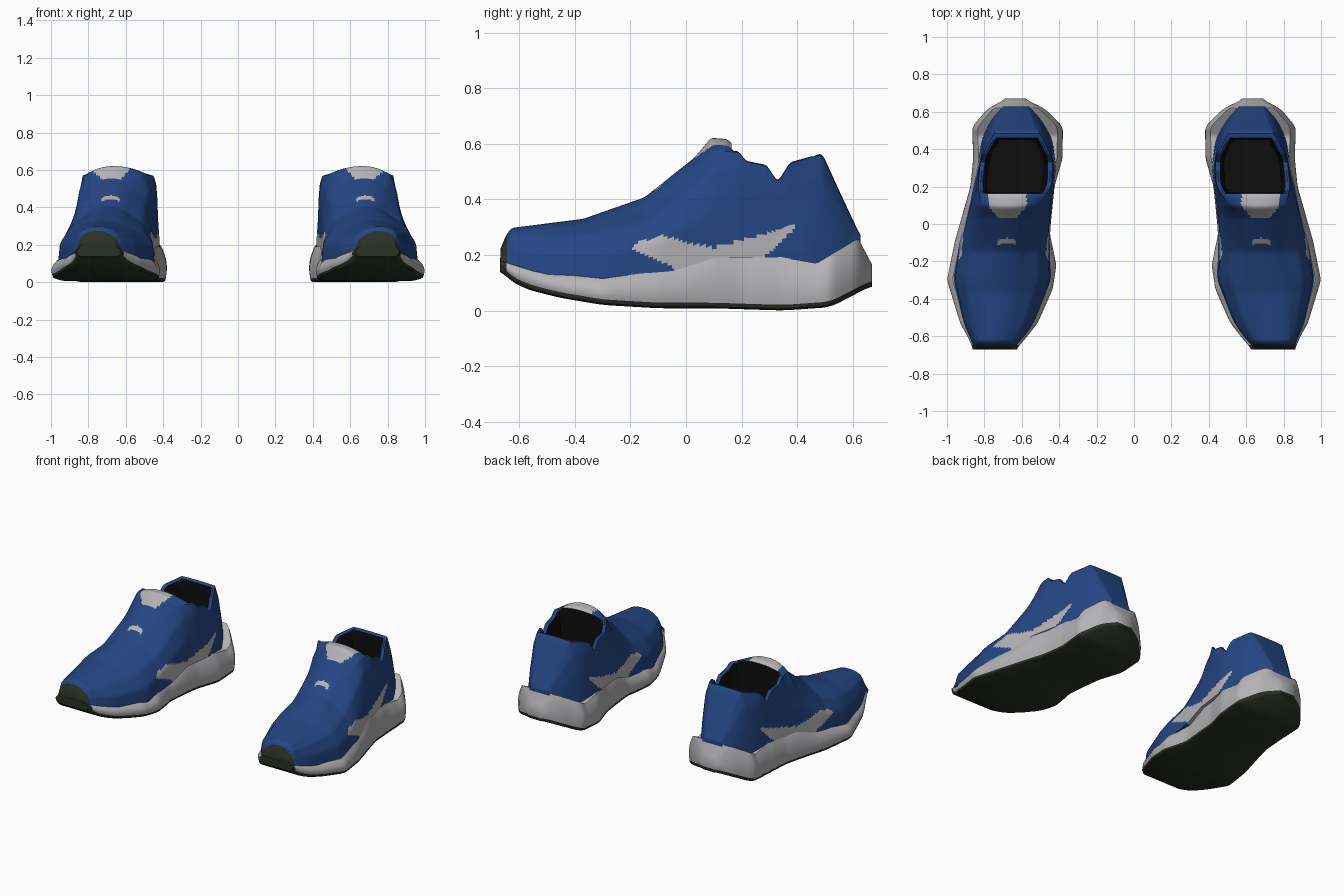
import bpy, bmesh

if "Cube" in bpy.data.objects:
    bpy.data.objects.remove(bpy.data.objects["Cube"])


def material(name, rgb):
    m = bpy.data.materials.new(name)
    m.diffuse_color = (*rgb, 1)
    m.use_nodes = True
    m.node_tree.nodes["Principled BSDF"].inputs["Base Color"].default_value = m.diffuse_color
    return m


BLUE = material("blue knit", (0.018, 0.061, 0.23))
WHITE = material("pale grey", (0.46, 0.45, 0.47))
RUBBER = material("dark green rubber", (0.023, 0.03, 0.019))
BLACK = material("black lining", (0.004, 0.004, 0.004))


def lin(pts, v):
    """Piecewise linear profile lookup, clamped at both ends."""
    if v <= pts[0][0]:
        return pts[0][1]
    for (a, p), (b, q) in zip(pts, pts[1:]):
        if v <= b:
            return p + (q - p) * (v - a) / (b - a)
    return pts[-1][1]


def soft(pts, v, d=0.03):
    """Profile lookup with rounded corners."""
    return sum(lin(pts, v + d * k / 3) for k in range(-3, 4)) / 7


# Plan outlines, each as (y, x): sole, upper side wall, upper shoulder
SOLE_OUT = [(-.67, .86), (-.6, .89), (-.53, .93), (-.3, 1.0), (-.1, .96), (.2, .875),
            (.35, .86), (.52, .865), (.62, .78), (.67, .68)]
SOLE_IN = [(-.67, .63), (-.6, .57), (-.53, .515), (-.35, .435), (-.22, .415), (-.05, .45),
           (.2, .425), (.35, .382), (.52, .38), (.62, .48), (.67, .59)]
WALL_OUT = [(-.67, .84), (-.63, .86), (-.53, .9), (-.3, .955), (-.1, .925), (.1, .87),
            (.3, .83), (.45, .805), (.55, .76), (.63, .69)]
WALL_IN = [(-.67, .66), (-.63, .62), (-.53, .545), (-.3, .455), (-.1, .46), (.1, .45),
           (.3, .425), (.45, .445), (.55, .5), (.63, .57)]
TOP_OUT = [(-.67, .83), (-.63, .83), (-.3, .83), (-.1, .79), (.05, .80), (.2, .835),
           (.35, .82), (.46, .76), (.52, .73), (.63, .69)]
TOP_IN = [(-.67, .67), (-.63, .68), (-.3, .60), (-.1, .58), (.05, .55), (.2, .44),
          (.35, .435), (.46, .49), (.52, .53), (.63, .57)]
# Side outlines, each as (y, z): ground, midsole edge, shoulder or collar rim, ridge
GROUND = [(-.67, .15), (-.64, .11), (-.57, .075), (-.45, .045), (-.3, .02), (-.1, .008),
          (.1, .008), (.35, 0), (.52, .012), (.67, .09)]
EDGE = [(-.67, .19), (-.64, .18), (-.5, .135), (-.3, .115), (-.04, .15), (.1, .2), (.3, .2),
        (.47, .17), (.62, .26), (.67, .165)]
RIM = [(-.67, .2), (-.63, .28), (-.37, .31), (-.15, .365), (.03, .50), (.1, .575), (.19, .57),
       (.215, .535), (.29, .52), (.33, .46), (.375, .53), (.49, .562), (.55, .43), (.63, .262)]
RIDGE = [(-.67, .21), (-.655, .26), (-.63, .297), (-.37, .33), (-.15, .407), (.03, .55),
         (.09, .622), (.15, .617), (.175, .59), (.4, .535), (.49, .567), (.55, .435), (.63, .265)]
# Lower and upper border of the pale side flash
FLASH_LO = [(-.2, .222), (-.1, .18), (-.04, .155), (-.03, 0), (.28, 0), (.285, .2),
            (.32, .225), (.38, .285), (.39, .30)]
FLASH_HI = [(-.2, .225), (-.17, .247), (-.08, .27), (.0, .245), (.1, .228), (.25, .265),
            (.38, .31), (.39, .30)]

CAVITY = (.168, .457)
FLOOR = .225
N = 24


def steps(a, b, n):
    return [a + (b - a) * i / n for i in range(n + 1)]


def loft(name, ys, section, rule, mats):
    """Skin closed sections along y, colour by rule, mirror to the other foot."""
    bm = bmesh.new()
    rows = [[bm.verts.new((x, y, z)) for x, z in section(y)] for y in ys]
    n = len(rows[0])
    cells = []
    for j in range(len(rows) - 1):
        for k in range(n):
            q = (k + 1) % n
            f = bm.faces.new((rows[j][k], rows[j][q], rows[j + 1][q], rows[j + 1][k]))
            cells.append((f, ys[j], ys[j + 1], k))
    for f, y0, y1, k in cells:
        f.material_index = rule(f.calc_center_median(), y0, y1, k)
    for row, y in ((rows[0], ys[0]), (rows[-1], ys[-1])):
        cap = bm.faces.new(row)
        cap.material_index = rule(cap.calc_center_median(), y, y, 0)
    bmesh.ops.recalc_face_normals(bm, faces=bm.faces)
    me = bpy.data.meshes.new(name)
    bm.to_mesh(me)
    bm.free()
    for m in mats:
        me.materials.append(m)
    ob = bpy.data.objects.new(name, me)
    bpy.context.collection.objects.link(ob)
    bpy.ops.object.select_all(action='DESELECT')
    ob.select_set(True)
    bpy.context.view_layer.objects.active = ob
    bpy.ops.object.shade_smooth_by_angle(angle=0.7)
    ob.modifiers.new("other_foot", 'MIRROR').use_mirror_merge = False
    return ob


def wall(base, mid, top, z0, z1):
    """Curved side of the upper from sole to shoulder."""
    prof = [(0, base), (.45, mid), (.8, mid * .6 + top * .4), (1, top)]
    return [(soft(prof, t, .12 * (1 - t)), z0 + (z1 - z0) * t) for t in steps(0, 1, N)]


def in_cavity(y):
    return CAVITY[0] < y < CAVITY[1]


def upper_section(y):
    z0, rim, ridge = lin(EDGE, y) - .01, soft(RIM, y, .008), soft(RIDGE, y, .01)
    z0 = min(z0, rim - .004)
    wo, wi, to, ti = (soft(p, y) for p in (WALL_OUT, WALL_IN, TOP_OUT, TOP_IN))
    outer = wall(wo + .01, wo, to, z0, rim)
    inner = wall(wi - .01, wi, ti, z0, rim)
    if in_cavity(y):
        # collar lip, lining wall and insole
        xs = [(0, to), (1, to - .012), (2, to - .025), (6, to - .035), (10, to - .045),
              (14, ti + .045), (18, ti + .035), (22, ti + .025), (23, ti + .012), (24, ti)]
        zs = [(0, rim), (1, rim + .004), (2, rim - .004), (10, FLOOR), (14, FLOOR),
              (22, rim - .004), (23, rim + .004), (24, rim)]
        top = [(lin(xs, k), lin(zs, k)) for k in range(1, N)]
    else:
        top = [(to + (ti - to) * k / N, rim + (ridge - rim) * (1 - abs(2 * k / N - 1) ** 2.3))
               for k in range(1, N)]
    return outer + top + inner[::-1]


def upper_rule(c, y0, y1, k):
    if c.y < -.642:
        return 2                                        # toe bumper
    t = k - N
    if (in_cavity(y0) or in_cavity(y1)) and 2 <= t < N - 2:
        return 3                                        # lining
    if 0 <= t < N:
        if .03 < c.y and c.y < CAVITY[0] and abs(c.x - .677) < min(.103, .045 + (c.y - .03) * .9):
            return 1                                    # tongue tab
        if abs(c.x - .68) < .05 and abs(c.y + .09 + 4 * (c.x - .68) ** 2) < .013:
            return 1                                    # lace mark
    elif -.2 < c.y < .39 and lin(FLASH_LO, c.y) < c.z < lin(FLASH_HI, c.y):
        return 1                                        # side flash
    return 0


def sole_loop(y, levels):
    """Closed sole section from (height, inset) levels."""
    so, si = soft(SOLE_OUT, y, .02), soft(SOLE_IN, y, .02)
    right = [(so - i, z) for z, i in levels]
    left = [(si + i, z) for z, i in reversed(levels)]
    return right + left


def midsole_section(y):
    zb, zt = soft(GROUND, y) + .018, lin(EDGE, y)
    zb = min(zb, zt - .02)
    return sole_loop(y, [(zb + (zt - zb) * t, .06 * (t - .3) ** 2) for t in steps(0, 1, 8)])


def outsole_section(y):
    zb = soft(GROUND, y)
    return sole_loop(y, [(zb, .02), (zb + .006, .008), (zb + .02, .004)])


loft("upper", steps(-.668, .628, 170), upper_section, upper_rule, [BLUE, WHITE, RUBBER, BLACK])
loft("midsole", steps(-.67, .67, 110), midsole_section,
     lambda c, y0, y1, k: 1 if c.y < -.65 else 0, [WHITE, RUBBER])
loft("outsole", steps(-.67, .67, 110), outsole_section, lambda c, y0, y1, k: 0, [RUBBER])
